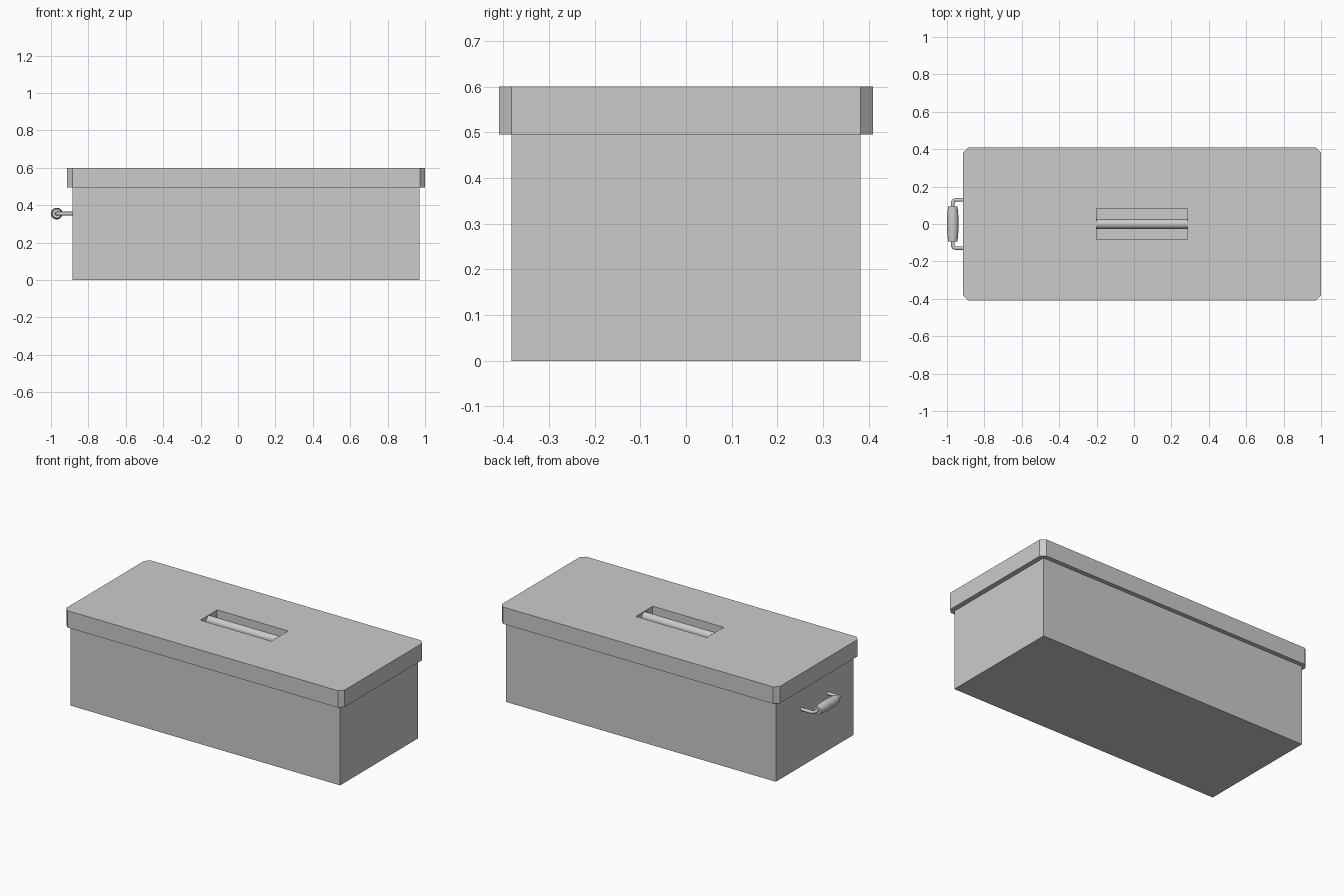
import bpy, bmesh, math
from mathutils import Vector

if "Cube" in bpy.data.objects:
    bpy.data.objects.remove(bpy.data.objects["Cube"])

grey = bpy.data.materials.new("plain_grey")
grey.diffuse_color = (0.6, 0.6, 0.6, 1)
grey.use_nodes = True
grey.node_tree.nodes["Principled BSDF"].inputs["Base Color"].default_value = grey.diffuse_color


def finish(name, bm, smooth=False):
    bmesh.ops.recalc_face_normals(bm, faces=bm.faces)
    me = bpy.data.meshes.new(name)
    bm.to_mesh(me)
    bm.free()
    me.materials.append(grey)
    ob = bpy.data.objects.new(name, me)
    bpy.context.collection.objects.link(ob)
    if smooth:
        bpy.ops.object.select_all(action='DESELECT')
        ob.select_set(True)
        bpy.context.view_layer.objects.active = ob
        bpy.ops.object.shade_smooth_by_angle(angle=math.radians(40))
    return ob


def prism(name, outline, z0, z1):
    bm = bmesh.new()
    base = bm.faces.new([bm.verts.new((x, y, z0)) for x, y in outline])
    ext = bmesh.ops.extrude_face_region(bm, geom=[base], use_keep_orig=True)
    for v in ext["geom"]:
        if isinstance(v, bmesh.types.BMVert):
            v.co.z = z1
    return finish(name, bm)


def rect(x0, x1, y, c=0.0):
    if c == 0:
        return [(x0, -y), (x1, -y), (x1, y), (x0, y)]
    return [(x0 + c, -y), (x1 - c, -y), (x1, -y + c), (x1, y - c),
            (x1 - c, y), (x0 + c, y), (x0, y - c), (x0, -y + c)]


def tube(name, rings, n=24):
    """rings: (centre, axis direction, radius) for each cross-section"""
    bm = bmesh.new()
    loops = []
    for c, d, r in rings:
        d = Vector(d).normalized()
        u = Vector((0, 0, 1))
        w = d.cross(u)
        loops.append([bm.verts.new(Vector(c) + r * (math.cos(a) * u + math.sin(a) * w))
                      for a in (2 * math.pi * i / n for i in range(n))])
    for a, b in zip(loops, loops[1:]):
        for i in range(n):
            j = (i + 1) % n
            bm.faces.new((a[i], a[j], b[j], b[i]))
    bm.faces.new(loops[0])
    bm.faces.new(loops[-1])
    return finish(name, bm, True)


# Box body
prism("box_body", rect(-0.886, 0.97, 0.382), 0.0, 0.5)

# Lid with chamfered corners and a rectangular recess
lid = prism("lid", rect(-0.913, 1.0, 0.409, 0.027), 0.495, 0.6)
cutter = prism("recess_cutter", rect(-0.201, 0.287, 0.083), 0.525, 0.7)
cutter.hide_render = True
mod = lid.modifiers.new("recess", 'BOOLEAN')
mod.operation = 'DIFFERENCE'
mod.solver = 'EXACT'
mod.object = cutter
bpy.ops.object.select_all(action='DESELECT')
lid.select_set(True)
bpy.context.view_layer.objects.active = lid
bpy.ops.object.modifier_apply(modifier="recess")
bpy.data.objects.remove(cutter)

# Grab bar across the recess
tube("lid_bar", [((-0.203, 0, 0.57), (1, 0, 0), 0.026),
                 ((0.289, 0, 0.57), (1, 0, 0), 0.026)])

# Side handle: barrel grip and two bent rods
gx, gz = -0.969, 0.355
tube("handle_grip", [((gx, 0.094 * t, gz), (0, 1, 0), 0.031 - 0.006 * t * t)
                     for t in (i / 6 for i in range(-6, 7))])
for s, side in ((-1, "front"), (1, "back")):
    tube("handle_rod_" + side, [
        ((-0.88, s * 0.129, gz), (-1, 0, 0), 0.01),
        ((gx + 0.014, s * 0.129, gz), (-1, 0, 0), 0.01),
        ((gx + 0.004, s * 0.125, gz), (-1, -s, 0), 0.01),
        ((gx, s * 0.115, gz), (0, -s, 0), 0.01),
        ((gx, s * 0.085, gz), (0, -s, 0), 0.01)], 12)
